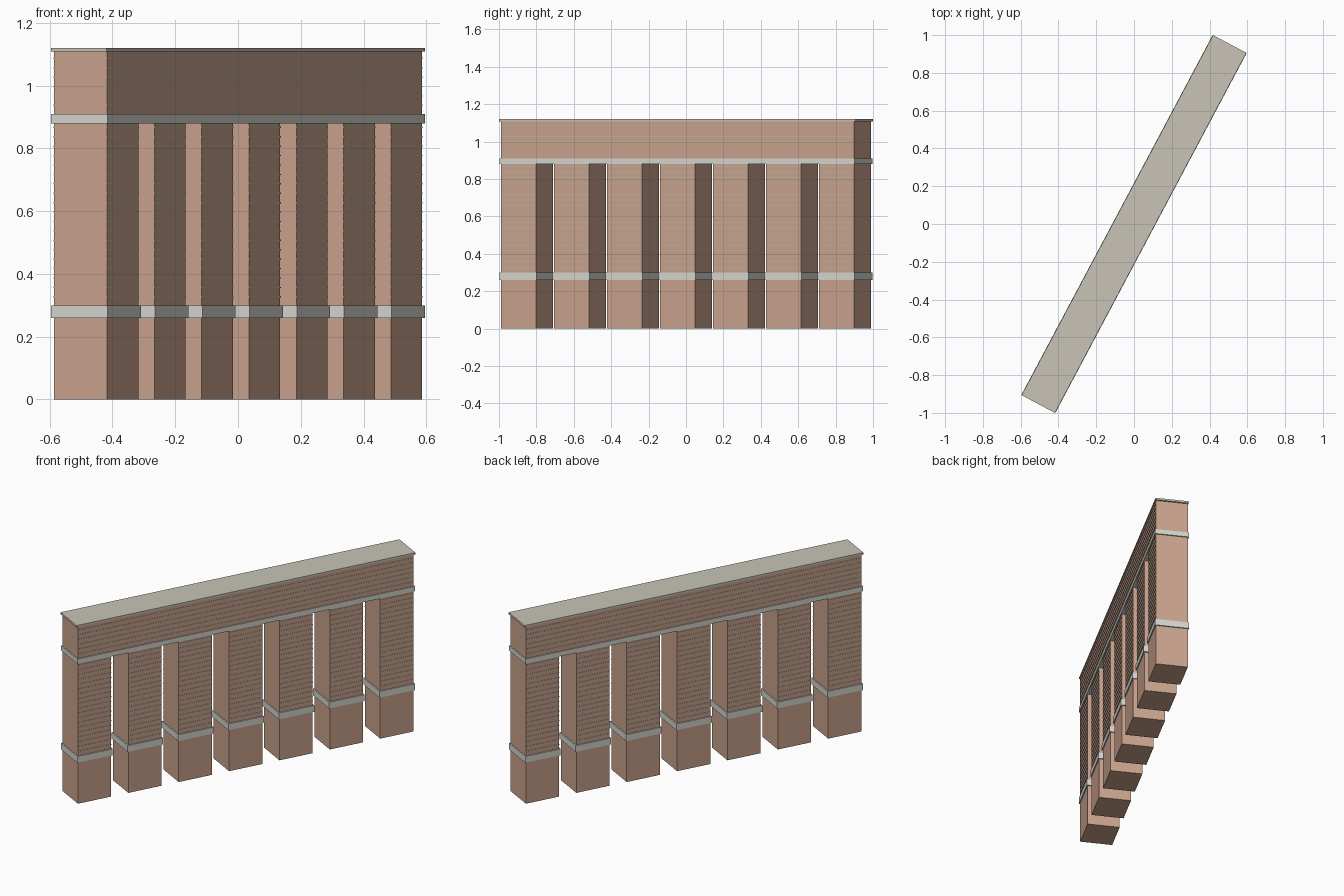
import bpy, bmesh, math
from mathutils import Matrix

if "Cube" in bpy.data.objects:
    bpy.data.objects.remove(bpy.data.objects["Cube"])

TURN = Matrix.Rotation(math.radians(62), 4, 'Z')
PIERS, PITCH, PIER_LEN = 7, 0.321, 0.212
HALF_LEN, HALF_DEPTH = 1.069, 0.096
CENTRES = [(i - (PIERS - 1) / 2) * PITCH for i in range(PIERS)]


def material(name, rgb):
    m = bpy.data.materials.new(name)
    m.diffuse_color = (*rgb, 1)
    m.use_nodes = True
    m.node_tree.nodes["Principled BSDF"].inputs["Base Color"].default_value = m.diffuse_color
    return m


brick = material("brick", (0.60, 0.37, 0.27))
stone = material("pale_stone", (0.68, 0.68, 0.64))
roofing = material("roofing", (0.58, 0.55, 0.47))
mortar = material("mortar", (0.50, 0.45, 0.38))


def boxes(name, mat, items):
    """items: (centre along wall, centre across, length, depth, z low, z high)"""
    bm = bmesh.new()
    for u, v, length, depth, z0, z1 in items:
        place = Matrix.Translation((u, v, (z0 + z1) / 2)) @ Matrix.Diagonal((length, depth, z1 - z0, 1))
        bmesh.ops.create_cube(bm, size=1, matrix=place)
    bm.transform(TURN)
    me = bpy.data.meshes.new(name)
    bm.to_mesh(me)
    bm.free()
    me.materials.append(mat)
    bpy.context.collection.objects.link(bpy.data.objects.new(name, me))


# Separate brick piers with a stone band round each
for i, u in enumerate(CENTRES):
    boxes(f"pier_{i + 1}", brick, [(u, 0, PIER_LEN, 2 * HALF_DEPTH, 0, 0.885)])
    boxes(f"pier_band_{i + 1}", stone,
          [(u, 0, PIER_LEN + 0.014, 2 * HALF_DEPTH + 0.012, 0.26, 0.30)])

# Solid upper wall, its stone band and the flat roof
boxes("upper_wall", brick, [(0, 0, 2 * HALF_LEN, 2 * HALF_DEPTH, 0.90, 1.11)])
boxes("upper_band", stone, [(0, 0, 2 * HALF_LEN + 0.014, 2 * HALF_DEPTH + 0.012, 0.88, 0.91)])
boxes("roof_slab", roofing, [(0, 0, 2.159, 0.20, 1.108, 1.12)])

# Thin mortar courses on both long faces
courses = []
for side in (-1, 1):
    for k in range(19):
        z = 0.325 + 0.03 * k
        courses += [(u, side * HALF_DEPTH, PIER_LEN, 0.004, z, z + 0.004) for u in CENTRES]
    for k in range(6):
        z = 0.935 + 0.03 * k
        courses.append((0, side * HALF_DEPTH, 2 * HALF_LEN, 0.004, z, z + 0.004))
boxes("mortar_courses", mortar, courses)
